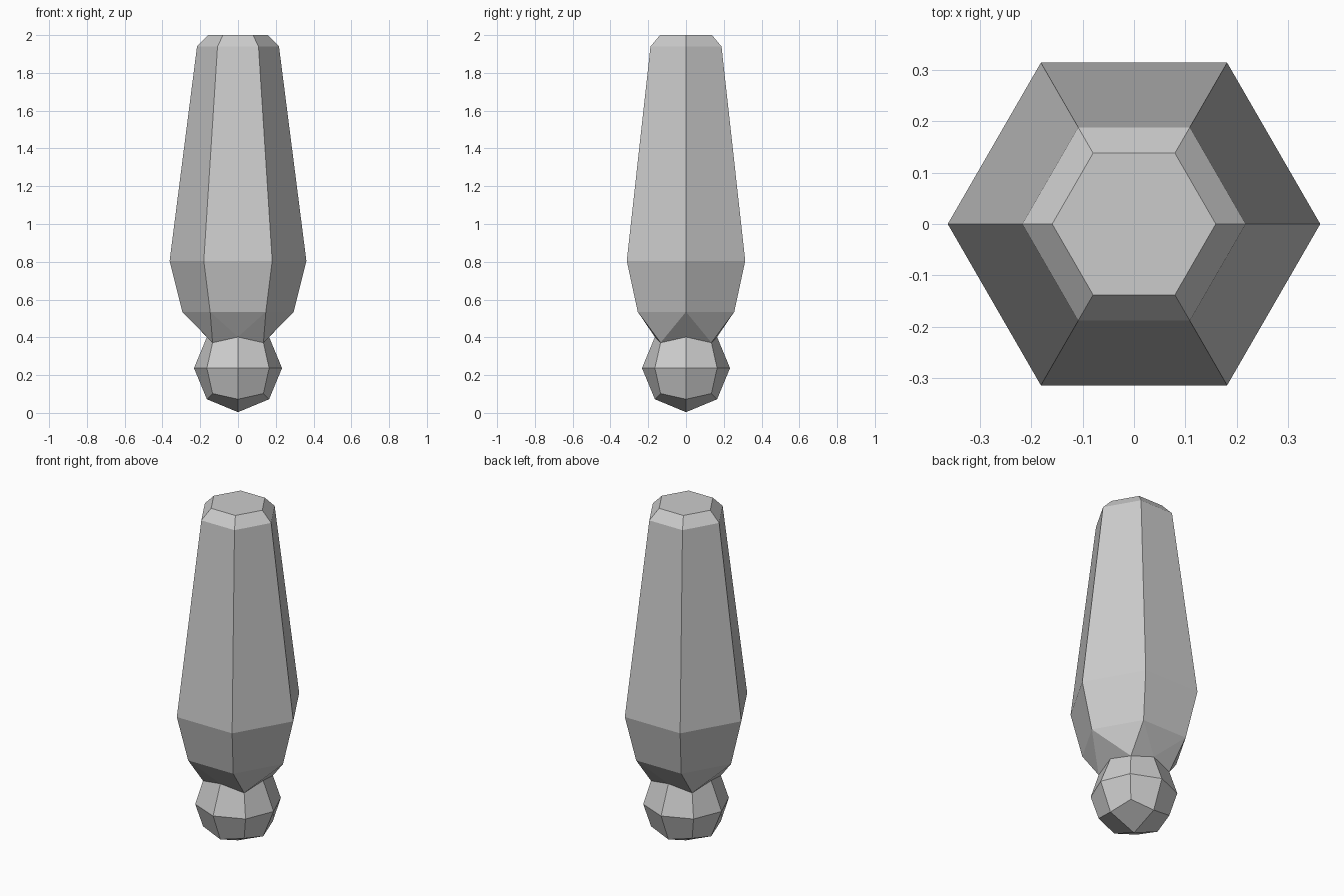
import bpy, bmesh
from math import sin, cos, pi, atan2

if "Cube" in bpy.data.objects:
    bpy.data.objects.remove(bpy.data.objects["Cube"])

BALL_R, BALL_Z = 0.233, 0.237
# hexagonal body rings: (radius, height), bottom to top
PROFILE = [(0.295, 0.535), (0.362, 0.805), (0.217, 1.94), (0.159, 2.0)]

bm = bmesh.new()

# faceted ball: once-subdivided cube pushed out to a sphere, open at the top
bmesh.ops.create_cube(bm, size=2)
bmesh.ops.subdivide_edges(bm, edges=bm.edges[:], cuts=1, use_grid_fill=True)
for v in bm.verts:
    v.co = v.co.normalized() * BALL_R
    v.co.z += BALL_Z
pole = max(bm.verts, key=lambda v: v.co.z)
bmesh.ops.delete(bm, geom=[pole], context='VERTS')
rim = [v for v in bm.verts if v.is_boundary]
rim.sort(key=lambda v: round(atan2(v.co.y, v.co.x) % (2 * pi), 3) % 6.283)

# hexagonal body
rings = [[bm.verts.new((r * cos(i * pi / 3), r * sin(i * pi / 3), z)) for i in range(6)]
         for r, z in PROFILE]
for low, high in zip(rings, rings[1:]):
    for i in range(6):
        j = (i + 1) % 6
        bm.faces.new((low[i], low[j], high[j], high[i]))
bm.faces.new(rings[-1])

# triangulated neck joining the 8-sided rim to the 6-sided body
hexa = rings[0]
h = b = 0
while h < 6 or b < 8:
    if h < 6 and (h + 1) * 8 <= (b + 1) * 6:
        bm.faces.new((hexa[h], rim[b % 8], hexa[(h + 1) % 6]))
        h += 1
    else:
        bm.faces.new((hexa[h % 6], rim[b], rim[(b + 1) % 8]))
        b += 1

bmesh.ops.recalc_face_normals(bm, faces=bm.faces[:])
mesh = bpy.data.meshes.new("handle_with_ball_end")
bm.to_mesh(mesh)
bm.free()
obj = bpy.data.objects.new("handle_with_ball_end", mesh)
bpy.context.collection.objects.link(obj)
